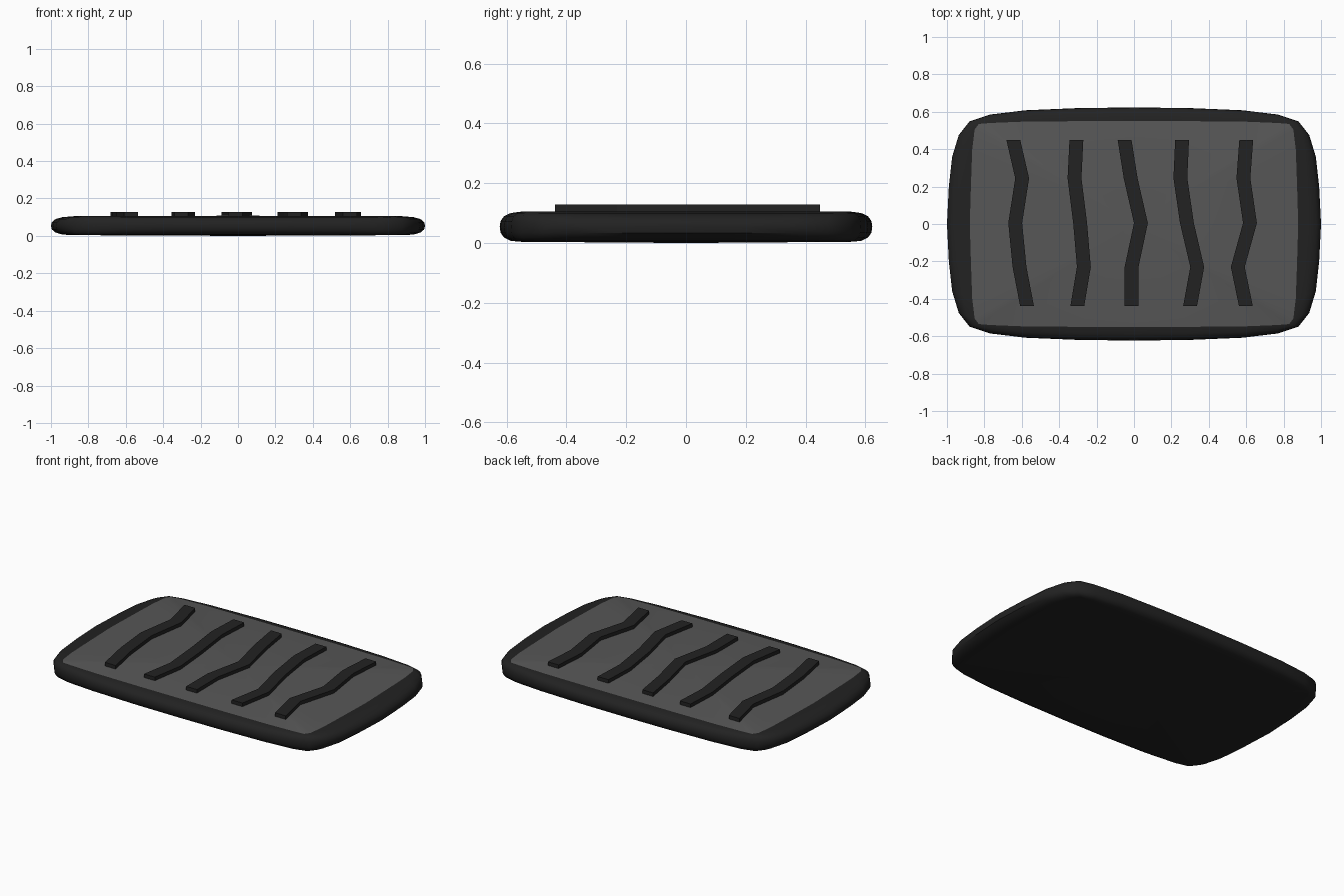
import bpy, bmesh

if "Cube" in bpy.data.objects:
    bpy.data.objects.remove(bpy.data.objects["Cube"])

def mat(name, v):
    m = bpy.data.materials.new(name)
    m.diffuse_color = (v, v, v, 1)
    m.use_nodes = True
    m.node_tree.nodes["Principled BSDF"].inputs["Base Color"].default_value = m.diffuse_color
    return m

black = mat("black rubber", 0.016)
grey = mat("dark grey", 0.095)

def finish(bm, name, mats):
    bmesh.ops.recalc_face_normals(bm, faces=bm.faces[:])
    me = bpy.data.meshes.new(name)
    bm.to_mesh(me)
    bm.free()
    for m in mats:
        me.materials.append(m)
    ob = bpy.data.objects.new(name, me)
    bpy.context.collection.objects.link(ob)
    return ob

def full_loop(q):
    # mirror a quarter outline (running from +y axis to +x axis) into a closed loop
    right = q + [(x, -y) for x, y in q[-2::-1]]
    return right + [(-x, y) for x, y in right[-2:0:-1]]

outer = full_loop([(0, .623), (.29, .62), (.58, .608), (.77, .585), (.88, .548),
                   (.937, .475), (.972, .36), (.99, .2), (1, 0)])
inner = full_loop([(0, .55), (.29, .55), (.6, .547), (.77, .54), (.83, .535),
                   (.852, .505), (.865, .4), (.872, .2), (.878, 0)])

# Slab: rings blended between the outer rim and the panel outline
profile = [(1, .004), (.5, .007), (.2, .018), (.04, .034), (0, .055),
           (.04, .073), (.2, .09), (.5, .1), (1, .105)]
bm = bmesh.new()
rings = [[bm.verts.new((a[0] + (b[0] - a[0]) * t, a[1] + (b[1] - a[1]) * t, z))
          for a, b in zip(outer, inner)] for t, z in profile]
n = len(outer)
for r0, r1 in zip(rings, rings[1:]):
    for i in range(n):
        bm.faces.new((r0[i], r0[(i + 1) % n], r1[(i + 1) % n], r1[i]))
# Slightly domed bottom and grey top panel
for ring, z, mi in ((rings[0], 0, 0), (rings[-1], .108, 1)):
    c = bm.verts.new((0, 0, z))
    for i in range(n):
        f = bm.faces.new((ring[i], ring[(i + 1) % n], c))
        f.material_index = mi
slab = finish(bm, "pedal_pad", [black, grey])
bpy.context.view_layer.objects.active = slab
slab.select_set(True)
bpy.ops.object.shade_smooth_by_angle(angle=0.6)

# Raised zigzag grip ribs: centre x at each y station
ys = [.448, .245, .005, -.23, -.438]
ribs = [[-.645, -.598, -.635, -.612, -.572],
        [-.308, -.318, -.288, -.268, -.303],
        [-.05, -.018, .037, -.013, -.013],
        [.257, .248, .283, .338, .3],
        [.6, .585, .62, .555, .598]]
for k, xs in enumerate(ribs):
    bm = bmesh.new()
    secs = [[bm.verts.new((x + dx, y, z)) for dx, z in
             ((-.037, .1), (.037, .1), (.037, .128), (-.037, .128))]
            for x, y in zip(xs, ys)]
    for s0, s1 in zip(secs, secs[1:]):
        for i in range(4):
            j = (i + 1) % 4
            bm.faces.new((s0[i], s0[j], s1[j], s1[i]))
    bm.faces.new(secs[0])
    bm.faces.new(secs[-1])
    finish(bm, f"grip_rib_{k + 1}", [black])
